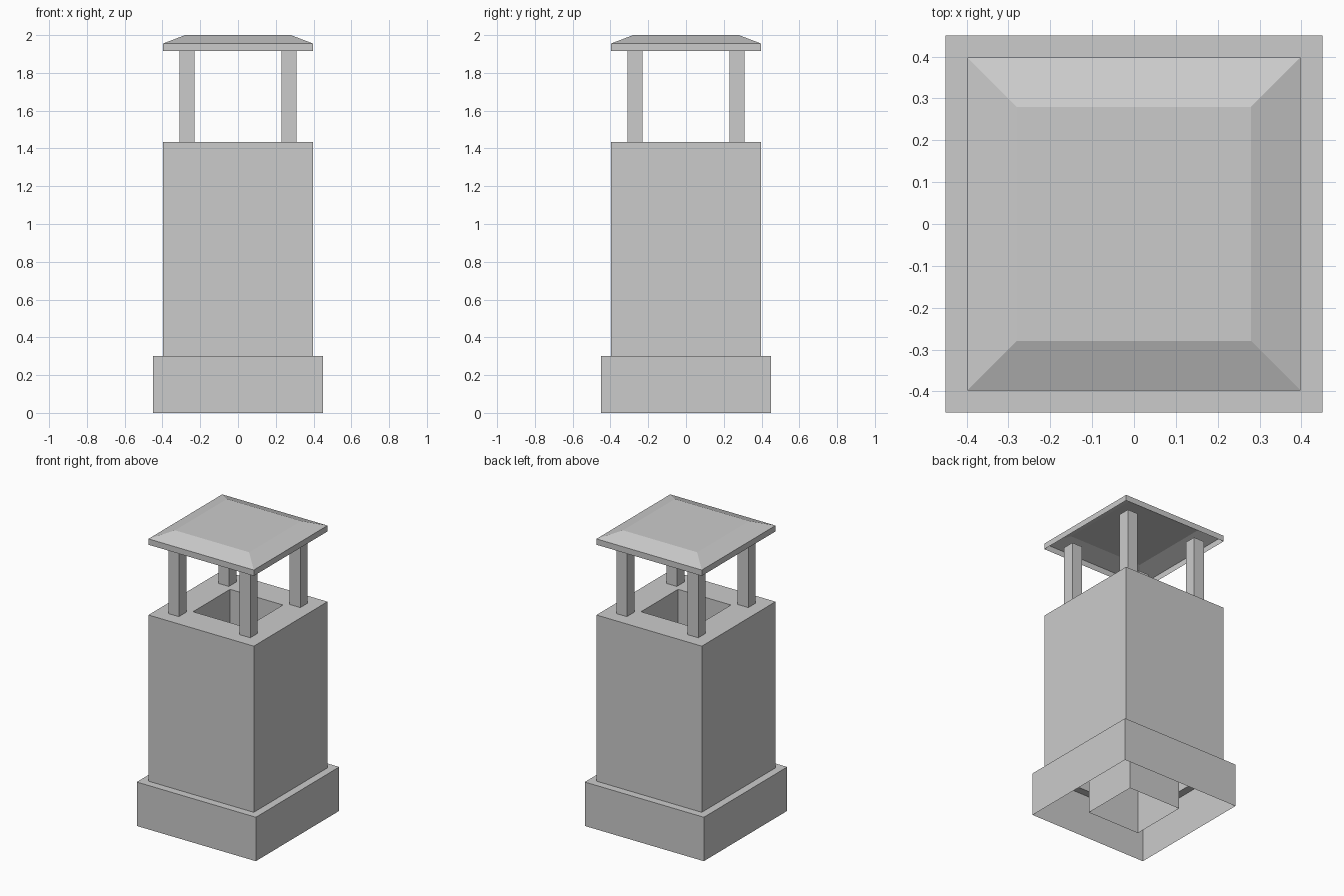
import bpy, bmesh

if "Cube" in bpy.data.objects:
    bpy.data.objects.remove(bpy.data.objects["Cube"])


def square_loft(name, rings, center=(0, 0), close_top=False):
    """Join square rings given as (half_width, z); faces point out along the profile."""
    bm = bmesh.new()
    cx, cy = center
    corners = [(-1, -1), (1, -1), (1, 1), (-1, 1)]
    loops = [[bm.verts.new((cx + h * sx, cy + h * sy, z)) for sx, sy in corners]
             for h, z in rings]
    for a, b in zip(loops, loops[1:]):
        for i in range(4):
            j = (i + 1) % 4
            bm.faces.new((a[i], a[j], b[j], b[i]))
    if close_top:
        bm.faces.new(loops[-1])
    mesh = bpy.data.meshes.new(name)
    bm.to_mesh(mesh)
    bm.free()
    obj = bpy.data.objects.new(name, mesh)
    bpy.context.collection.objects.link(obj)
    return obj


# Plinth: open underneath, with a narrow ledge around the shaft
square_loft("base_plinth", [(0.45, 0), (0.45, 0.30), (0.398, 0.30)])

# Shaft: outer walls, top rim, then the flue running down to the ground
square_loft("chimney_shaft", [(0.398, 0.30), (0.398, 1.435), (0.20, 1.435), (0.20, 0)])

# Four corner posts
for side_x, label_x in ((-1, "left"), (1, "right")):
    for side_y, label_y in ((-1, "front"), (1, "back")):
        square_loft(f"post_{label_y}_{label_x}", [(0.04, 1.435), (0.04, 1.92)],
                    center=(0.27 * side_x, 0.27 * side_y), close_top=True)

# Cap: hollow hipped lid with a flat top
square_loft("cap", [(0.398, 1.915), (0.398, 1.955), (0.28, 2.0)], close_top=True)
